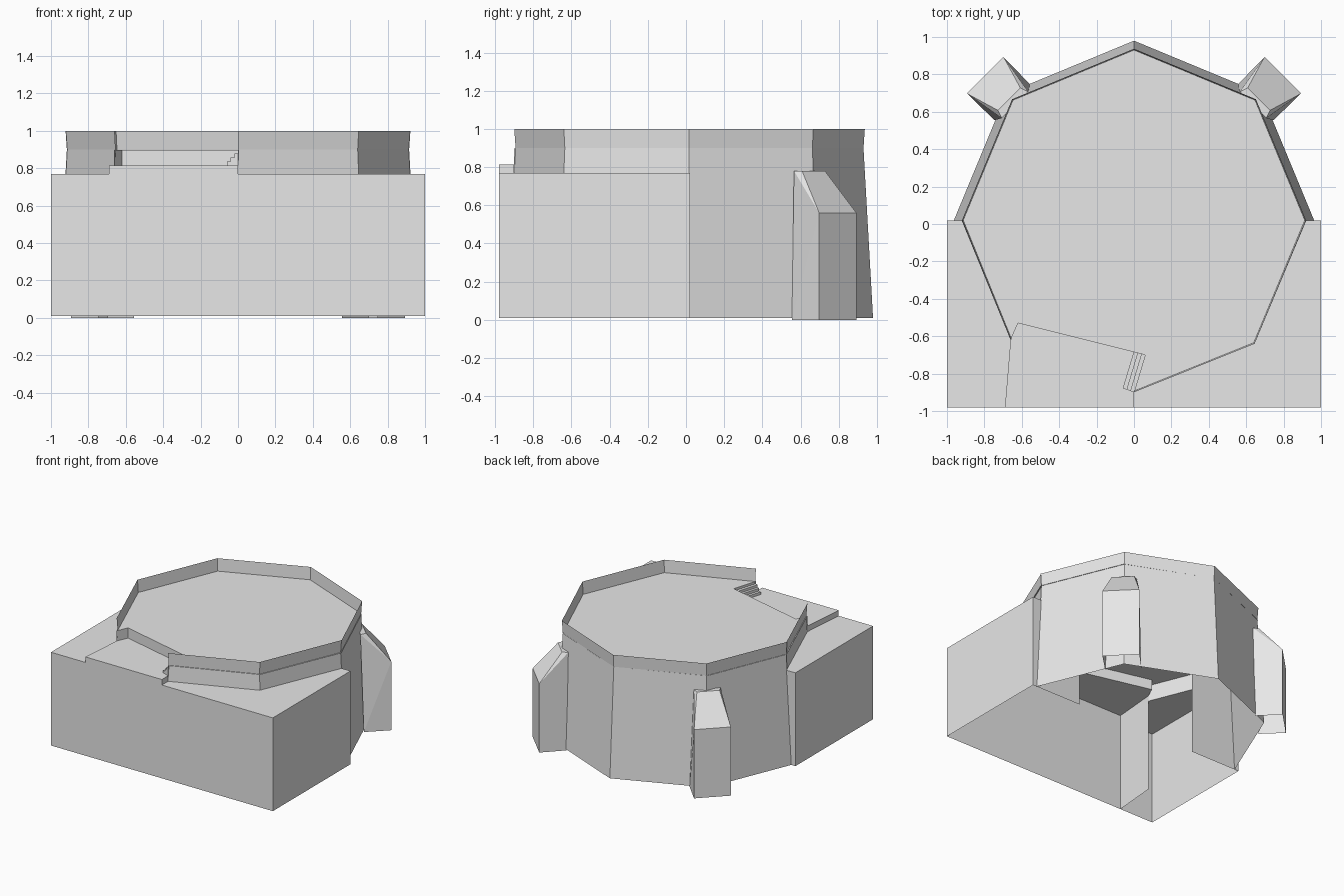
import bpy, bmesh, math
from mathutils import Vector

if "Cube" in bpy.data.objects:
    bpy.data.objects.remove(bpy.data.objects["Cube"])

stone = bpy.data.materials.new("grey_stone")
stone.diffuse_color = (0.8, 0.8, 0.8, 1)
stone.use_nodes = True
stone.node_tree.nodes["Principled BSDF"].inputs["Base Color"].default_value = stone.diffuse_color

BASE, ROOF, RAMP, DECK, TOP = 0.01, 0.77, 0.815, 0.9, 1.0


def make(name, faces):
    """Mesh object from faces given as lists of points, welded together."""
    bm = bmesh.new()
    for f in faces:
        bm.faces.new([bm.verts.new(p) for p in f])
    bmesh.ops.remove_doubles(bm, verts=bm.verts, dist=0.0005)
    me = bpy.data.meshes.new(name)
    bm.to_mesh(me)
    bm.free()
    me.materials.append(stone)
    ob = bpy.data.objects.new(name, me)
    bpy.context.collection.objects.link(ob)
    return ob


def flat(outline, z):
    return [(x, y, z) for x, y in outline]


def wall(path, z0, z1):
    """Vertical strips standing along a path."""
    return [[(*a, z0), (*b, z0), (*b, z1), (*a, z1)] for a, b in zip(path, path[1:])]


def loft(rings):
    """Quads between successive open rings of 3D points."""
    return [[r[i], r[i + 1], s[i + 1], s[i]]
            for r, s in zip(rings, rings[1:]) for i in range(len(r) - 1)]


# Plan points shared by several parts
right_side, left_side = (0.92, 0.02), (-0.92, 0.02)
right_front, front, left_front = (0.645, -0.64), (0, -0.9), (-0.66, -0.62)
notch_left, notch_right = (-0.62, -0.53), (0.06, -0.70)
gate_left, gate_right = (-0.69, -0.98), (0, -0.98)

# Tapered rear half of the octagonal tower
rings = []
for z, r in ((BASE, 0.965), (DECK, 0.915), (TOP, 0.922)):
    rings.append([(r * math.cos(a), 0.015 + r * math.sin(a), z)
                  for a in (math.radians(45 * i) for i in range(5))])
make("tower_rear_wall", loft(rings))


# Front parapets, pinched slightly at deck height
def parapet(name, path):
    make(name, loft([[(x * k, y * k, z) for x, y in path]
                     for z, k in ((ROOF, 1.0), (DECK, 0.992), (TOP, 1.0))]))


parapet("right_parapet", [front, right_front, right_side])
parapet("left_parapet", [left_side, left_front])

# Deck with the entrance notch cut out of its front
deck = [(0.92, 0.015), (0.652, 0.662), (0, 0.93), (-0.652, 0.662), (-0.92, 0.015),
        left_front, notch_left, notch_right, front, right_front]
make("deck", [flat(deck, DECK - 0.002)])

# Square front block, hollow and open underneath
make("block_walls", wall([(-0.55, 0.02), (-1, 0.02), (-1, -0.98), (1, -0.98),
                          (1, 0.02), (0.55, 0.02)], BASE, ROOF))
make("block_roof", [
    flat([(-1, 0.02), (-1, -0.98), gate_left, left_front, left_side], ROOF),
    flat([(1, 0.02), right_side, right_front, front, gate_right, (1, -0.98)], ROOF)])

# Sunken landing, its risers and the inner dividing wall
make("landing", [flat([gate_left, gate_right, front, notch_right, notch_left, left_front], RAMP)]
     + wall([gate_left, gate_right, front], ROOF, RAMP))
make("landing_risers", wall([left_front, notch_left, notch_right, front], RAMP, DECK - 0.002))
make("inner_wall", wall([gate_left, left_front], BASE, RAMP))

# Small stairs rising from the landing to the deck
a, b = Vector(front), Vector(notch_right)
shift = Vector((-0.06, 0.022))
stairs = []
for i in range(3):
    o, n = shift * (1 - i / 3), shift * (1 - (i + 1) / 3)
    z = RAMP + 0.021 * (i + 1)
    p, q, r, s = a + o, b + o, b + n, a + n
    stairs.append(flat([p, q, r, s], z))
    stairs += wall([q, p, s], RAMP, z)
make("stairs", stairs)


# Corner buttresses: half width, distance from the centre, height
def buttress(name, side):
    def pt(t, d, z):
        x, y = (d + t) * math.sqrt(0.5), (d - t) * math.sqrt(0.5)
        return (side * x, y, z)

    def pair(t, d, z):
        return [pt(-t, d, z), pt(t, d, z)]

    i0, i1 = pair(0.135, 0.92, 0), pair(0.10, 0.90, 0.78)
    o0, o1, o2 = pair(0.138, 1.125, 0), pair(0.138, 1.125, 0.56), pair(0.085, 0.945, 0.78)
    faces = [[o0[0], o0[1], o1[1], o1[0]], [o1[0], o1[1], o2[1], o2[0]],
             [o2[0], o2[1], i1[1], i1[0]]]
    for k in (0, 1):
        faces += [[i0[k], o0[k], o1[k]], [i0[k], o1[k], i1[k]], [o1[k], o2[k], i1[k]]]
    make(name, faces)


buttress("right_buttress", 1)
buttress("left_buttress", -1)

# Consistent outward normals on every part
for ob in bpy.context.collection.objects:
    bm = bmesh.new()
    bm.from_mesh(ob.data)
    bmesh.ops.recalc_face_normals(bm, faces=bm.faces)
    if ob.name in ("deck", "block_roof", "landing"):
        up = [f for f in bm.faces if f.normal.z < -0.5]
        if up:
            bmesh.ops.reverse_faces(bm, faces=bm.faces)
    bm.to_mesh(ob.data)
    bm.free()
